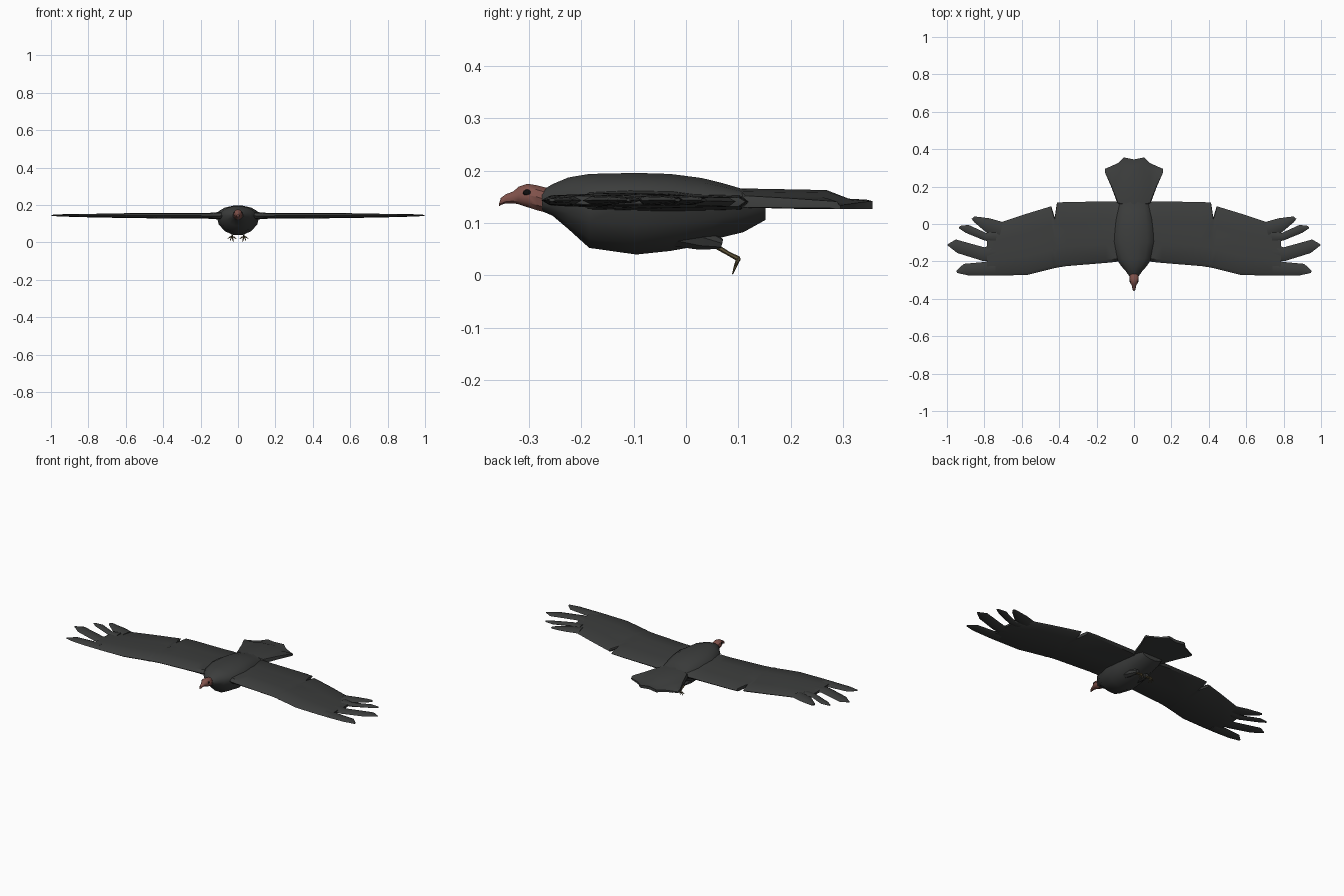
import bpy, bmesh, math
from mathutils import Vector


def material(name, rgb):
    m = bpy.data.materials.new(name)
    m.diffuse_color = (*rgb, 1)
    return m


PLUMAGE = material("dark_plumage", (0.045, 0.047, 0.046))
SKIN = material("red_skin", (0.22, 0.085, 0.07))
LEG = material("leg_brown", (0.11, 0.085, 0.04))
BLACK = material("eye_black", (0.005, 0.005, 0.005))


def loft(name, rings, mat, mirror=False, angle=35):
    """Skin a list of equal-length vertex rings and cap both ends."""
    bm = bmesh.new()
    vs = [[bm.verts.new(p) for p in r] for r in rings]
    n = len(rings[0])
    for a, b in zip(vs, vs[1:]):
        for i in range(n):
            j = (i + 1) % n
            bm.faces.new((a[i], a[j], b[j], b[i]))
    bm.faces.new(vs[0])
    bm.faces.new(vs[-1])
    bmesh.ops.recalc_face_normals(bm, faces=bm.faces)
    me = bpy.data.meshes.new(name)
    bm.to_mesh(me)
    bm.free()
    ob = bpy.data.objects.new(name, me)
    bpy.context.collection.objects.link(ob)
    me.materials.append(mat)
    bpy.ops.object.select_all(action='DESELECT')
    bpy.context.view_layer.objects.active = ob
    ob.select_set(True)
    bpy.ops.object.shade_smooth_by_angle(angle=math.radians(angle))
    if mirror:
        ob.modifiers.new("mirror", 'MIRROR').use_axis[0] = True
    return ob


def oval(y, w, bot, mid, top, n=14):
    """Cross-section with separate upper and lower heights."""
    ring = []
    for i in range(n):
        a = 2 * math.pi * i / n
        s = math.sin(a)
        ring.append((w * math.cos(a), y, mid + s * ((top - mid) if s > 0 else (mid - bot))))
    return ring


def slab(name, stations, profile, mat, mirror=False):
    """Loft a flat part; station = front x,y, rear x,y, bottom z, top z."""
    rings = []
    for x0, y0, x1, y1, b, t in stations:
        rings.append([(x0 + (x1 - x0) * f, y0 + (y1 - y0) * f, b + (t - b) * h) for f, h in profile])
    return loft(name, rings, mat, mirror)


def tube(name, pts, radii, mat, n=6, mirror=True):
    pts = [Vector(p) for p in pts]
    rings = []
    for i, p in enumerate(pts):
        d = (pts[min(i + 1, len(pts) - 1)] - pts[max(i - 1, 0)]).normalized()
        u = d.cross(Vector((1, 0, 0.13))).normalized()
        v = d.cross(u)
        rings.append([p + radii[i] * (u * math.cos(2 * math.pi * k / n) + v * math.sin(2 * math.pi * k / n))
                      for k in range(n)])
    return loft(name, rings, mat, mirror)


# Body
loft("body", [oval(*s) for s in [
    (-0.275, 0.028, 0.122, 0.143, 0.163), (-0.255, 0.042, 0.113, 0.143, 0.175),
    (-0.225, 0.068, 0.087, 0.143, 0.188), (-0.185, 0.095, 0.050, 0.143, 0.195),
    (-0.095, 0.115, 0.037, 0.143, 0.197), (-0.03, 0.110, 0.044, 0.143, 0.195),
    (0.03, 0.100, 0.055, 0.143, 0.187), (0.07, 0.092, 0.071, 0.142, 0.177),
    (0.11, 0.085, 0.081, 0.140, 0.165), (0.152, 0.072, 0.105, 0.138, 0.162)]], PLUMAGE)

# Head with hooked beak
loft("head", [oval(*s, 10) for s in [
    (-0.265, 0.026, 0.118, 0.143, 0.168), (-0.285, 0.025, 0.123, 0.150, 0.173),
    (-0.303, 0.024, 0.129, 0.153, 0.176), (-0.320, 0.018, 0.135, 0.152, 0.170),
    (-0.330, 0.011, 0.137, 0.149, 0.161), (-0.345, 0.009, 0.137, 0.146, 0.155),
    (-0.354, 0.006, 0.134, 0.141, 0.148), (-0.357, 0.002, 0.132, 0.134, 0.138)]], SKIN)

# Eyes
for side, label in ((-1, "left"), (1, "right")):
    bpy.ops.mesh.primitive_uv_sphere_add(segments=10, ring_count=6, radius=1, location=(side * 0.021, -0.304, 0.158))
    eye = bpy.context.object
    eye.name = label + "_eye"
    eye.scale = (0.004, 0.008, 0.006)
    eye.data.materials.append(BLACK)

# Wings: slab with bevelled edges and a step behind the coverts
WING = [(0, 0.5), (0.05, 0.88), (0.3, 1), (0.55, 0.95), (0.68, 0.8), (0.96, 0.72), (1, 0.45),
        (0.96, 0.12), (0.5, 0), (0.05, 0.12)]
slab("wings", [(x, a, x, b, lo, hi) for x, a, b, lo, hi in [
    (0.04, -0.19, 0.11, 0.118, 0.168), (0.10, -0.203, 0.12, 0.122, 0.162),
    (0.15, -0.208, 0.12, 0.126, 0.158), (0.36, -0.225, 0.118, 0.128, 0.157),
    (0.412, -0.233, 0.114, 0.128, 0.157), (0.424, -0.236, 0.035, 0.128, 0.157),
    (0.442, -0.24, 0.095, 0.128, 0.157), (0.57, -0.272, 0.056, 0.130, 0.156),
    (0.716, -0.276, 0.008, 0.132, 0.154), (0.785, -0.276, -0.045, 0.135, 0.152)]], WING, PLUMAGE, True)

# Fingered wing-tip feathers: front edge and rear edge points along each
FEATHER = [(0, 0.5), (0.2, 0.9), (0.5, 1), (0.8, 0.9), (1, 0.5), (0.8, 0.1), (0.5, 0), (0.2, 0.1)]
feathers = [
    [(0.72, -0.07, 0.70, 0.010), (0.79, -0.045, 0.77, 0.030), (0.855, 0.010, 0.83, 0.038), (0.868, 0.028, 0.853, 0.040)],
    [(0.74, -0.10, 0.73, -0.03), (0.80, -0.088, 0.79, -0.048), (0.90, -0.047, 0.885, -0.005), (0.938, -0.022, 0.93, -0.010)],
    [(0.74, -0.20, 0.74, -0.10), (0.81, -0.197, 0.80, -0.125), (0.945, -0.155, 0.952, -0.083), (0.997, -0.114, 0.995, -0.107)],
    [(0.74, -0.276, 0.74, -0.19), (0.80, -0.276, 0.80, -0.203), (0.89, -0.274, 0.91, -0.213), (0.945, -0.262, 0.95, -0.250)],
]
for i, f in enumerate(feathers):
    zs = [(0.133, 0.153), (0.134, 0.152), (0.138, 0.150), (0.141, 0.147)]
    slab(f"wing_tip_feather_{i + 1}", [(*p, *z) for p, z in zip(f, zs)], FEATHER, PLUMAGE, True)

# Tail fan
TAIL = [(0, 0.6), (0.06, 1), (0.7, 0.92), (0.86, 0.5), (1, 0.45), (1, 0), (0.5, 0), (0, 0.1)]
half = [(0.155, 0.275, 0.295, 0.142), (0.12, 0.195, 0.310, 0.147), (0.085, 0.10, 0.326, 0.152),
        (0.053, 0.09, 0.356, 0.160)]
fan = [(-x, a, b, t) for x, a, b, t in half] + [(0, 0.09, 0.345, 0.166)] + half[::-1]
slab("tail", [(x, a, x, b, 0.127, t) for x, a, b, t in fan], TAIL, PLUMAGE)

# Thighs, shanks and toes
tube("thighs", [(0.04, -0.02, 0.085), (0.036, 0.03, 0.070), (0.032, 0.068, 0.060)], [0.03, 0.022, 0.010], PLUMAGE, 8)
tube("shanks", [(0.032, 0.055, 0.057), (0.032, 0.082, 0.041), (0.032, 0.101, 0.031)], [0.005, 0.004, 0.005], LEG)
toes = [(0.008, 0.093, 0.017), (0.025, 0.089, 0.002), (0.043, 0.090, 0.006), (0.056, 0.094, 0.018)]
for i, tip in enumerate(toes):
    knuckle = Vector((0.032, 0.102, 0.031)).lerp(Vector(tip), 0.5) + Vector((0, 0, 0.003))
    tube(f"toe_{i + 1}", [(0.032, 0.101, 0.031), knuckle, tip], [0.004, 0.0035, 0.0012], LEG, 5)
